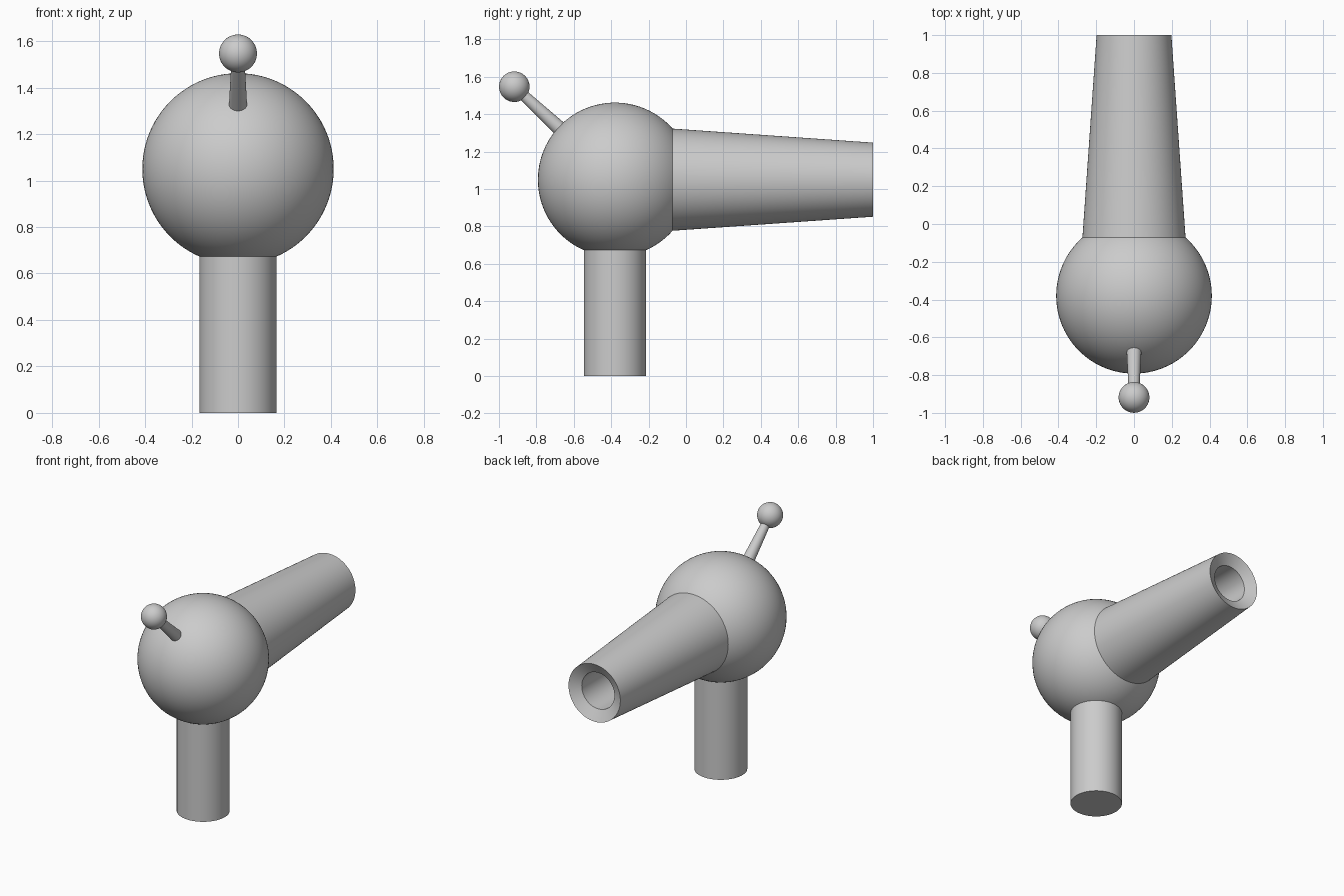
import bpy, bmesh, math
from mathutils import Vector

if "Cube" in bpy.data.objects:
    bpy.data.objects.remove(bpy.data.objects["Cube"])

CENTRE = Vector((0, -0.38, 1.05))   # middle of the large ball
SEGMENTS = 96


def smooth(obj):
    bpy.ops.object.select_all(action='DESELECT')
    obj.select_set(True)
    bpy.context.view_layer.objects.active = obj
    bpy.ops.object.shade_smooth_by_angle(angle=math.radians(30))


def turned(name, profile, origin, direction):
    """Revolve (radius, distance) points about an axis from origin along direction."""
    bm = bmesh.new()
    verts = [bm.verts.new((r, 0, d)) for r, d in profile]
    edges = [bm.edges.new(pair) for pair in zip(verts, verts[1:])]
    bmesh.ops.spin(bm, geom=verts + edges, cent=(0, 0, 0), axis=(0, 0, 1),
                   angle=math.tau, steps=SEGMENTS, use_duplicate=False)
    bmesh.ops.remove_doubles(bm, verts=bm.verts, dist=1e-5)
    bmesh.ops.recalc_face_normals(bm, faces=bm.faces)
    mesh = bpy.data.meshes.new(name)
    bm.to_mesh(mesh)
    bm.free()
    obj = bpy.data.objects.new(name, mesh)
    bpy.context.collection.objects.link(obj)
    obj.rotation_mode = 'QUATERNION'
    obj.rotation_quaternion = Vector(direction).to_track_quat('Z', 'Y')
    obj.location = origin
    smooth(obj)
    return obj


def ball(name, radius, location):
    bpy.ops.mesh.primitive_uv_sphere_add(segments=SEGMENTS, ring_count=48,
                                         radius=radius, location=location)
    obj = bpy.context.object
    obj.name = name
    smooth(obj)
    return obj


# Main ball body
ball("body_ball", 0.412, CENTRE)

# Upright stand
turned("stand", [(0, 0), (0.166, 0), (0.166, 0.70), (0, 0.70)],
       (0, CENTRE.y, 0), (0, 0, 1))

# Tapered barrel with a dished muzzle and a blind bore
turned("barrel", [(0, 0.28), (0.275, 0.28), (0.198, 1.38), (0.125, 1.34),
                  (0.125, 0.68), (0, 0.68)], CENTRE, (0, 1, 0))

# Slanted lever with a round knob
knob_offset = Vector((0, -0.538, 0.497))
turned("lever_rod", [(0, 0.38), (0.040, 0.38), (0.028, 0.69), (0, 0.69)],
       CENTRE, knob_offset)
ball("lever_knob", 0.0815, CENTRE + knob_offset)
